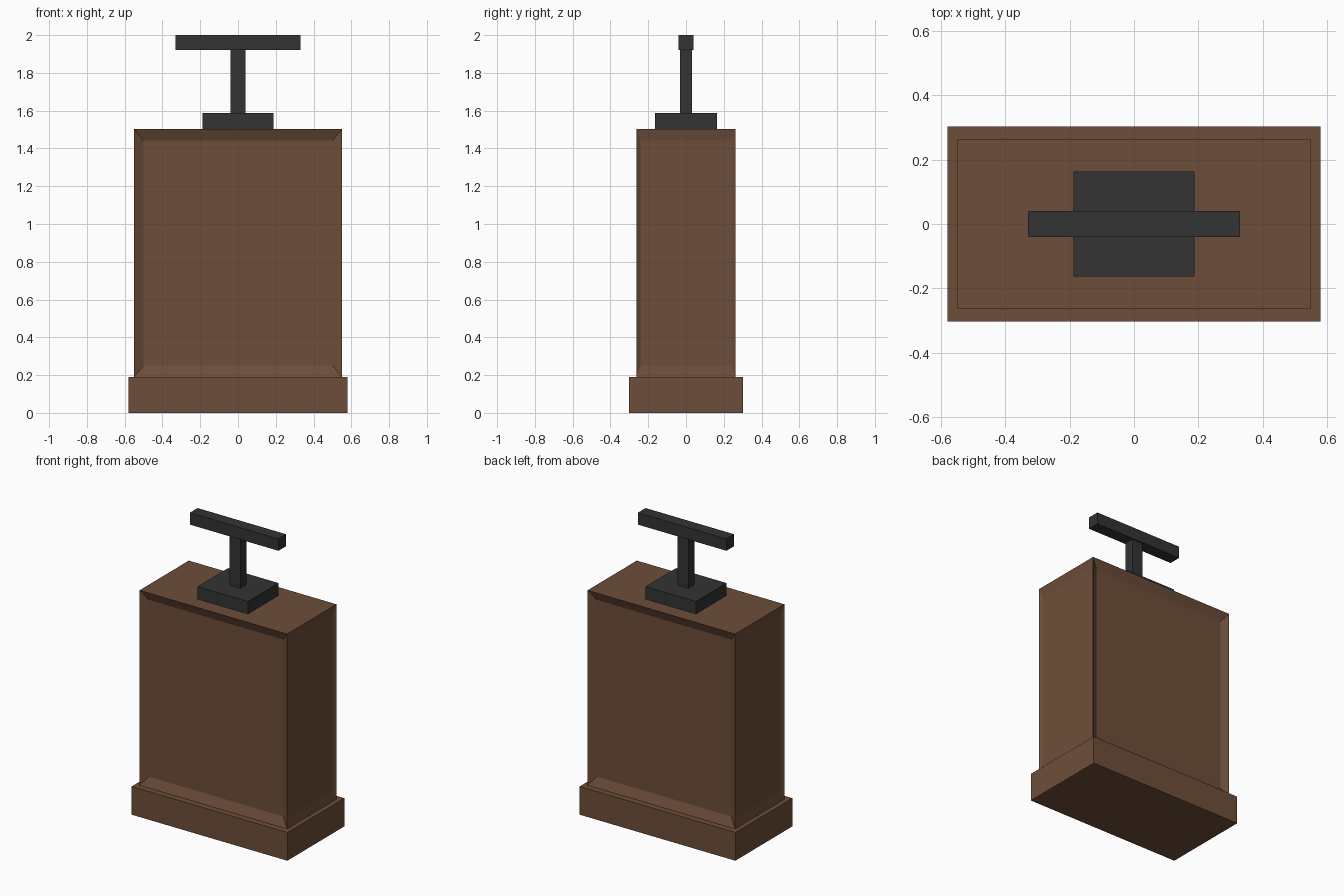
import bpy
import bmesh
from mathutils import Vector

cube = bpy.data.objects.get("Cube")
if cube:
    bpy.data.objects.remove(cube, do_unlink=True)


def make_material(name, colour):
    mat = bpy.data.materials.new(name)
    mat.use_nodes = True
    mat.diffuse_color = colour
    mat.node_tree.nodes["Principled BSDF"].inputs["Base Color"].default_value = colour
    return mat


def make_box(name, half_x, half_y, z0, z1, mat, panels=None):
    """Box from half widths and heights; panels(bm) may recess its sides."""
    bm = bmesh.new()
    bmesh.ops.create_cube(bm, size=2)
    for v in bm.verts:
        v.co = Vector((v.co.x * half_x, v.co.y * half_y, z1 if v.co.z > 0 else z0))
    if panels:
        panels(bm)
    bm.normal_update()
    mesh = bpy.data.meshes.new(name)
    bm.to_mesh(mesh)
    bm.free()
    mesh.materials.append(mat)
    obj = bpy.data.objects.new(name, mesh)
    bpy.context.collection.objects.link(obj)
    return obj


def recess_sides(bm):
    """Sink a sloped-edge panel into each of the four upright faces."""
    bm.normal_update()
    for face in [f for f in bm.faces if abs(f.normal.z) < 0.5]:
        normal = face.normal.copy()
        centre = face.calc_center_median()
        wide = abs(normal.y) > 0.5
        margin = Vector((0.055, 0.026, 0.067))
        depth = 0.027 if wide else 0.012
        bmesh.ops.inset_individual(bm, faces=[face], thickness=0.02)
        for v in face.verts:
            offset = v.co - centre
            for axis in range(3):
                if abs(normal[axis]) < 0.5:
                    side = 1 if offset[axis] > 0 else -1
                    # Outer edge is the inset edge plus the first thickness
                    v.co[axis] += side * (0.02 - margin[axis])
            v.co -= normal * depth


brown = make_material("brown wood", (0.153, 0.076, 0.041, 1))
black = make_material("dark metal", (0.033, 0.033, 0.033, 1))

# Wooden case
make_box("base_plinth", 0.58, 0.303, 0, 0.19, brown)
make_box("case_body", 0.55, 0.262, 0.19, 1.503, brown, recess_sides)

# Plunger handle
make_box("handle_plate", 0.188, 0.163, 1.503, 1.587, black)
make_box("handle_post", 0.04, 0.033, 1.587, 1.92, black)
make_box("handle_bar", 0.33, 0.041, 1.92, 2, black)
